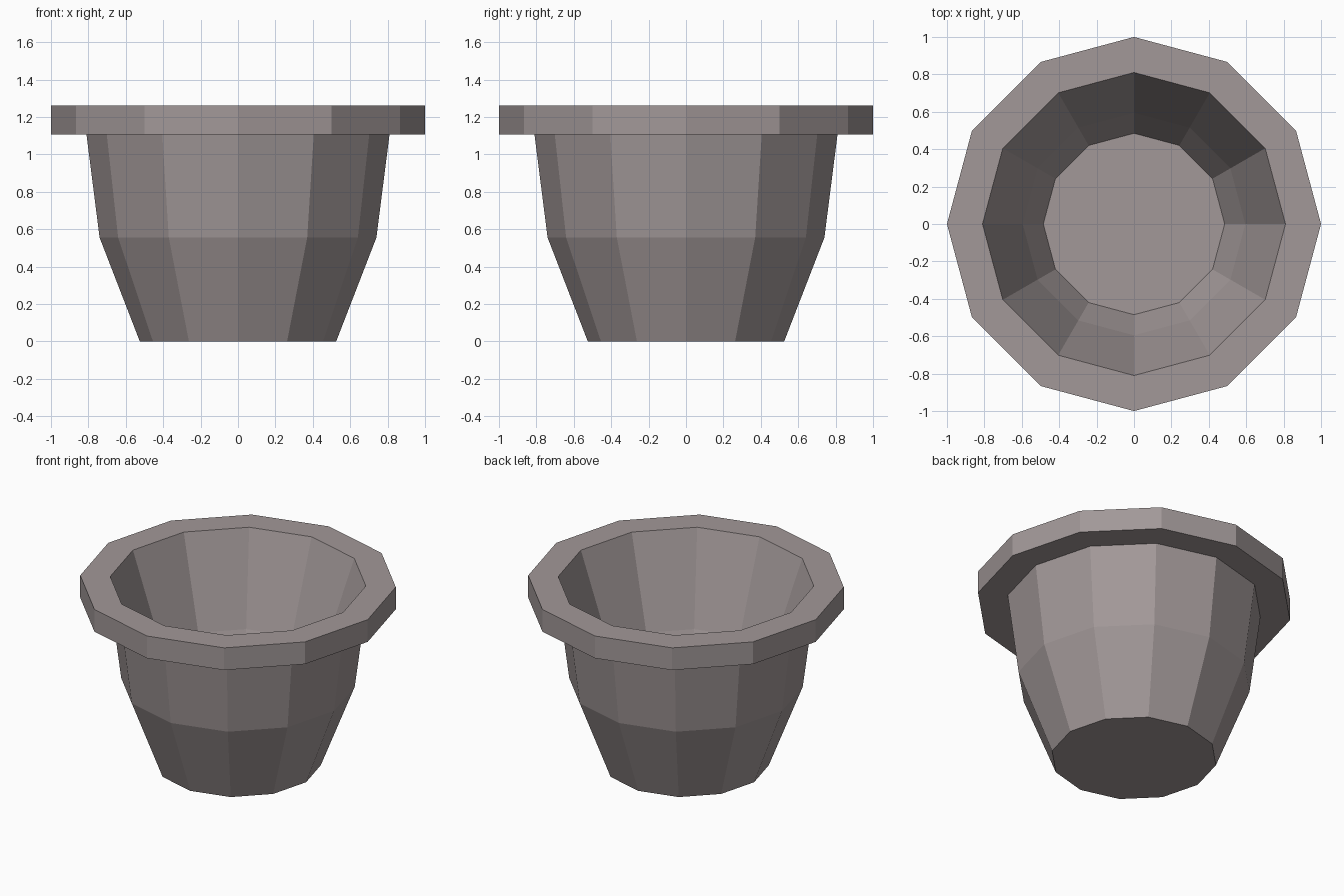
import bpy, bmesh, math

if "Cube" in bpy.data.objects:
    bpy.data.objects.remove(bpy.data.objects["Cube"])

SIDES = 12

# single stone colour
stone = bpy.data.materials.new("warm_grey_stone")
stone.diffuse_color = (0.36, 0.315, 0.315, 1)
stone.use_nodes = True
stone.node_tree.nodes["Principled BSDF"].inputs["Base Color"].default_value = stone.diffuse_color

# (radius, height) from the outer base, up the wall, over the rim, down to the inner floor
profile = [(0.525, 0), (0.74, 0.555), (0.81, 1.105), (1.0, 1.105),
           (1.0, 1.26), (0.81, 1.26), (0.595, 0.65), (0.485, 0.42)]

bm = bmesh.new()
rings = []
for r, z in profile:
    rings.append([bm.verts.new((r * math.cos(2 * math.pi * i / SIDES),
                                r * math.sin(2 * math.pi * i / SIDES), z))
                  for i in range(SIDES)])

# walls and rim
for low, high in zip(rings, rings[1:]):
    for i in range(SIDES):
        j = (i + 1) % SIDES
        bm.faces.new((low[i], low[j], high[j], high[i]))

# underside and inner floor
bm.faces.new(rings[0][::-1])
bm.faces.new(rings[-1])
bmesh.ops.recalc_face_normals(bm, faces=bm.faces)

mesh = bpy.data.meshes.new("flower_pot")
bm.to_mesh(mesh)
bm.free()
mesh.materials.append(stone)
pot = bpy.data.objects.new("flower_pot", mesh)
bpy.context.collection.objects.link(pot)
